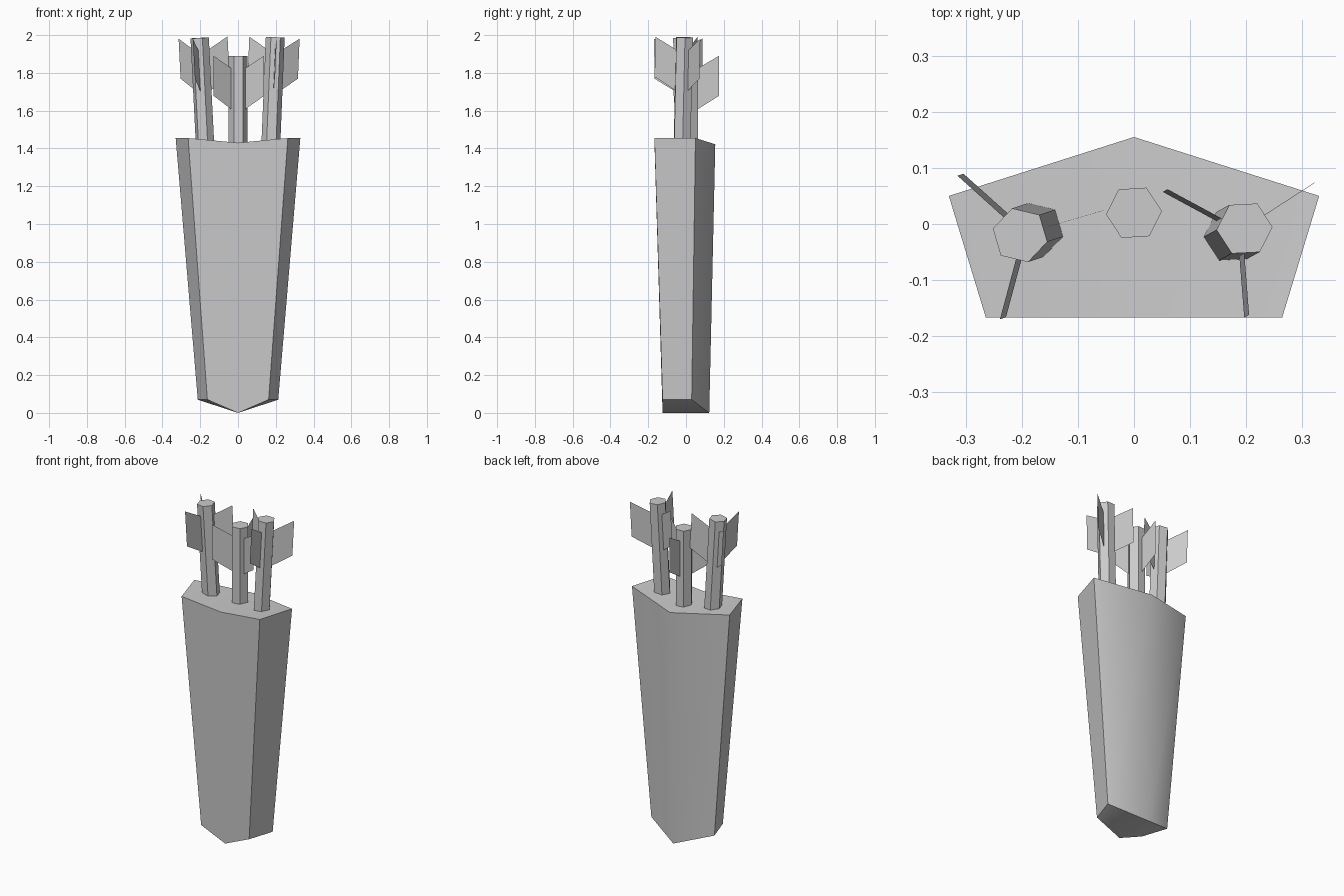
import bpy, bmesh
from math import sin, cos, radians
from mathutils import Vector, Matrix

if "Cube" in bpy.data.objects:
    bpy.data.objects.remove(bpy.data.objects["Cube"])


def make_object(name, bm):
    bmesh.ops.recalc_face_normals(bm, faces=bm.faces)
    mesh = bpy.data.meshes.new(name)
    bm.to_mesh(mesh)
    bm.free()
    obj = bpy.data.objects.new(name, mesh)
    bpy.context.collection.objects.link(obj)
    return obj


def ring(front_w, side_w, front_y, side_y, back_y, z, front_z, back_z):
    # six-point outline, mirrored about x = 0
    return [(0, front_y, front_z), (front_w, front_y, z), (side_w, side_y, z),
            (0, back_y, back_z), (-side_w, side_y, z), (-front_w, front_y, z)]


# Quiver body: tapered six-sided case with creased ends
bm = bmesh.new()
low = [bm.verts.new(p) for p in ring(0.162, 0.213, -0.124, 0.03, 0.123, 0.07, 0, 0)]
top = [bm.verts.new(p) for p in ring(0.264, 0.33, -0.167, 0.05, 0.155, 1.455, 1.43, 1.422)]
for i in range(6):
    j = (i + 1) % 6
    bm.faces.new((low[i], low[j], top[j], top[i]))
for r in (low, top):
    bm.faces.new(r[0:4])
    bm.faces.new((r[3], r[4], r[5], r[0]))
body = make_object("quiver_body", bm)
bpy.context.view_layer.objects.active = body
body.select_set(True)
bpy.ops.object.shade_smooth_by_angle(angle=radians(45))
body.select_set(False)


def arrow(label, tip, rim, turn):
    # local frame: end of the arrow at the origin, shaft running down -z
    tip, rim = Vector(tip), Vector(rim)
    tilt = Vector((0, 0, 1)).rotation_difference(tip - rim).to_matrix().to_4x4()
    place = Matrix.Translation(tip) @ tilt @ Matrix.Rotation(radians(turn), 4, 'Z')

    # Hexagonal shaft
    length = (tip - rim).length + 0.12
    bm = bmesh.new()
    bmesh.ops.create_cone(bm, cap_ends=True, segments=6, radius1=0.05, radius2=0.05,
                          depth=length, matrix=Matrix.Translation((0, 0, -length / 2))
                          @ Matrix.Rotation(radians(30), 4, 'Z'))
    # create_cone may start at x or y: turn so that a flat side faces +x
    v = bm.verts[:][0].co
    if abs(sin(3 * Vector((v.x, v.y)).angle_signed(Vector((1, 0))))) < 0.5:
        bmesh.ops.rotate(bm, verts=bm.verts, matrix=Matrix.Rotation(radians(30), 3, 'Z'))
    make_object(label + "_arrow_shaft", bm).matrix_world = place

    # Three thin swept fletchings
    bm = bmesh.new()
    for k in range(3):
        a = radians(120 * k)
        bm.faces.new([bm.verts.new((r * cos(a), r * sin(a), z)) for r, z in
                      ((0.035, -0.07), (0.154, 0), (0.154, -0.212), (0.035, -0.287))])
    make_object(label + "_arrow_fletching", bm).matrix_world = place


arrow("left", (-0.203, -0.02, 1.985), (-0.176, -0.011, 1.45), 16.5)
arrow("middle", (0, 0.02, 1.89), (0, 0.02, 1.43), 93.5)
arrow("right", (0.197, -0.008, 1.988), (0.175, -0.02, 1.45), 33)
